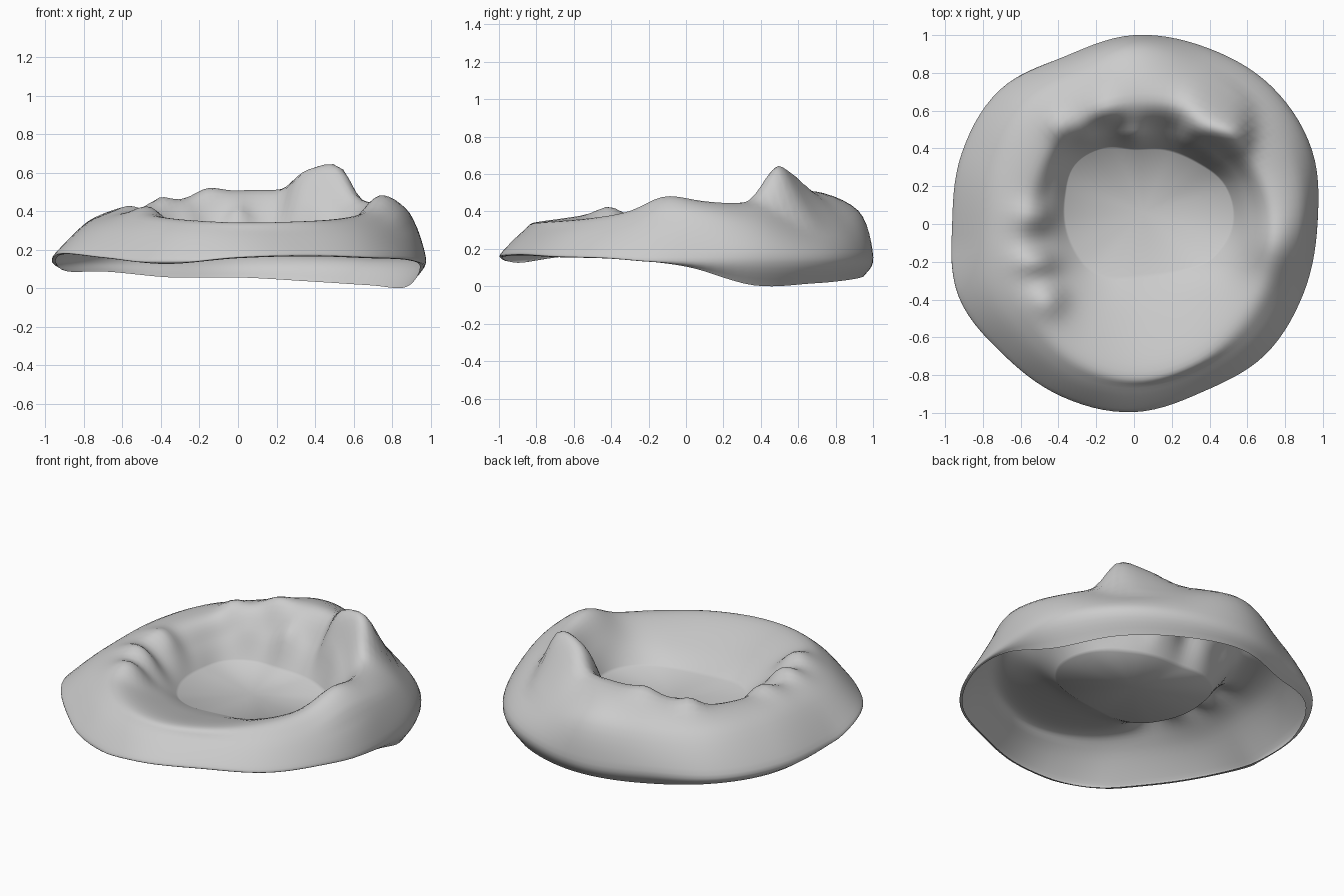
import bpy, bmesh, math

if "Cube" in bpy.data.objects:
    bpy.data.objects.remove(bpy.data.objects["Cube"])

# Ring profiles, one value every 22.5 degrees counter-clockwise from +x
OUTER_R = [.97, 1.02, 1.03, 1.01, 1.0, .96, 1.0, .98, .955, .995, .97, .985, .99, .955, .975, .965]
EDGE_Z = [.12, .02, .03, .05, .07, .07, .10, .10, .13, .19, .17, .14, .17, .18, .17, .16]
SHOULDER_R = [.89, .91, .89, .90, .92, .86, .85, .80, .78, .82, .82, .86, .87, .85, .86, .86]
SHOULDER_Z = [.40, .37, .34, .36, .42, .39, .38, .37, .36, .35, .34, .32, .31, .31, .32, .34]
CREST_R = [.74, .73, .70, .68, .65, .64, .62, .59, .60, .64, .68, .74, .78, .77, .74, .74]
CREST_Z = [.46, .46, .49, .52, .52, .48, .43, .41, .40, .40, .395, .37, .355, .36, .375, .41]
FLOOR_R = [.52, .52, .46, .42, .39, .43, .44, .39, .36, .34, .33, .30, .27, .28, .34, .45]
FLOOR_Z = .205

# Lumps on the rim: x, y, height, x radius, y radius
LUMPS = [(.73, -.12, .05, .14, .14), (-.50, .04, .06, .13, .08),
         (-.50, -.20, .07, .12, .07), (-.45, -.40, .06, .09, .09),
         (-.40, .52, .04, .07, .07), (-.15, .60, .04, .09, .08),
         (.0, .47, .07, .07, .08), (.40, .27, .06, .07, .10), (-.25, .46, .04, .08, .07)]


def cubic(a, b, c, d, t):
    return b + .5 * t * (c - a + t * (2 * a - 5 * b + 4 * c - d + t * (3 * (b - c) + d - a)))


def around(keys, u):
    i = int(u)
    n = len(keys)
    return cubic(keys[(i - 1) % n], keys[i % n], keys[(i + 1) % n], keys[(i + 2) % n], u - i)


def section(u):
    """Radius/height control points from the open lower edge to the floor."""
    r, ze = around(OUTER_R, u), around(EDGE_Z, u)
    sr, sz = around(SHOULDER_R, u), around(SHOULDER_Z, u)
    cr, cz = around(CREST_R, u), around(CREST_Z, u)
    fr = around(FLOOR_R, u)
    zm = max(.17, ze + .02)
    return [(r - .5 * (zm - ze), ze), (r, zm), (sr, sz), (cr, cz),
            (fr + .42 * (cr - fr), FLOOR_Z + .5 * (cz - FLOOR_Z)), (fr, FLOOR_Z)]


def lump_height(x, y):
    knob = .17 * math.exp(-abs((x - .43) / .18) ** 5 - abs((y - .49) / .13) ** 1.6)
    return knob + sum(h * math.exp(-((x - cx) / rx) ** 2 - ((y - cy) / ry) ** 2)
                      for cx, cy, h, rx, ry in LUMPS)


# Open-bottomed crater shell
SEG, SUB = 112, 6
bm = bmesh.new()
columns = []
for s in range(SEG):
    a = 2 * math.pi * s / SEG
    pts = section(16 * s / SEG)
    col = []
    for k in range(len(pts) - 1):
        quad = [pts[max(k - 1, 0)], pts[k], pts[k + 1], pts[min(k + 2, len(pts) - 1)]]
        for j in range(SUB + (k == len(pts) - 2)):
            r, z = (cubic(*[q[i] for q in quad], j / SUB) for i in (0, 1))
            x, y = r * math.cos(a), r * math.sin(a)
            if k >= 2:
                fade = min(1, max(0, (z - FLOOR_Z) / .12))
                z += fade * lump_height(x, y)
            col.append(bm.verts.new((x, y, z)))
    columns.append(col)
for s in range(SEG):
    c, d = columns[s], columns[(s + 1) % SEG]
    for k in range(len(c) - 1):
        bm.faces.new((c[k], d[k], d[k + 1], c[k + 1]))

# Flat crater floor
center = bm.verts.new((.05, .06, FLOOR_Z - .005))
for s in range(SEG):
    bm.faces.new((columns[s][-1], columns[(s + 1) % SEG][-1], center))

# Stand on the ground
low = min(v.co.z for v in bm.verts)
bmesh.ops.translate(bm, verts=bm.verts, vec=(0, 0, -low))
mesh = bpy.data.meshes.new("crater_shell")
bm.to_mesh(mesh)
bm.free()
for p in mesh.polygons:
    p.use_smooth = True
crater = bpy.data.objects.new("crater_shell", mesh)
bpy.context.collection.objects.link(crater)
